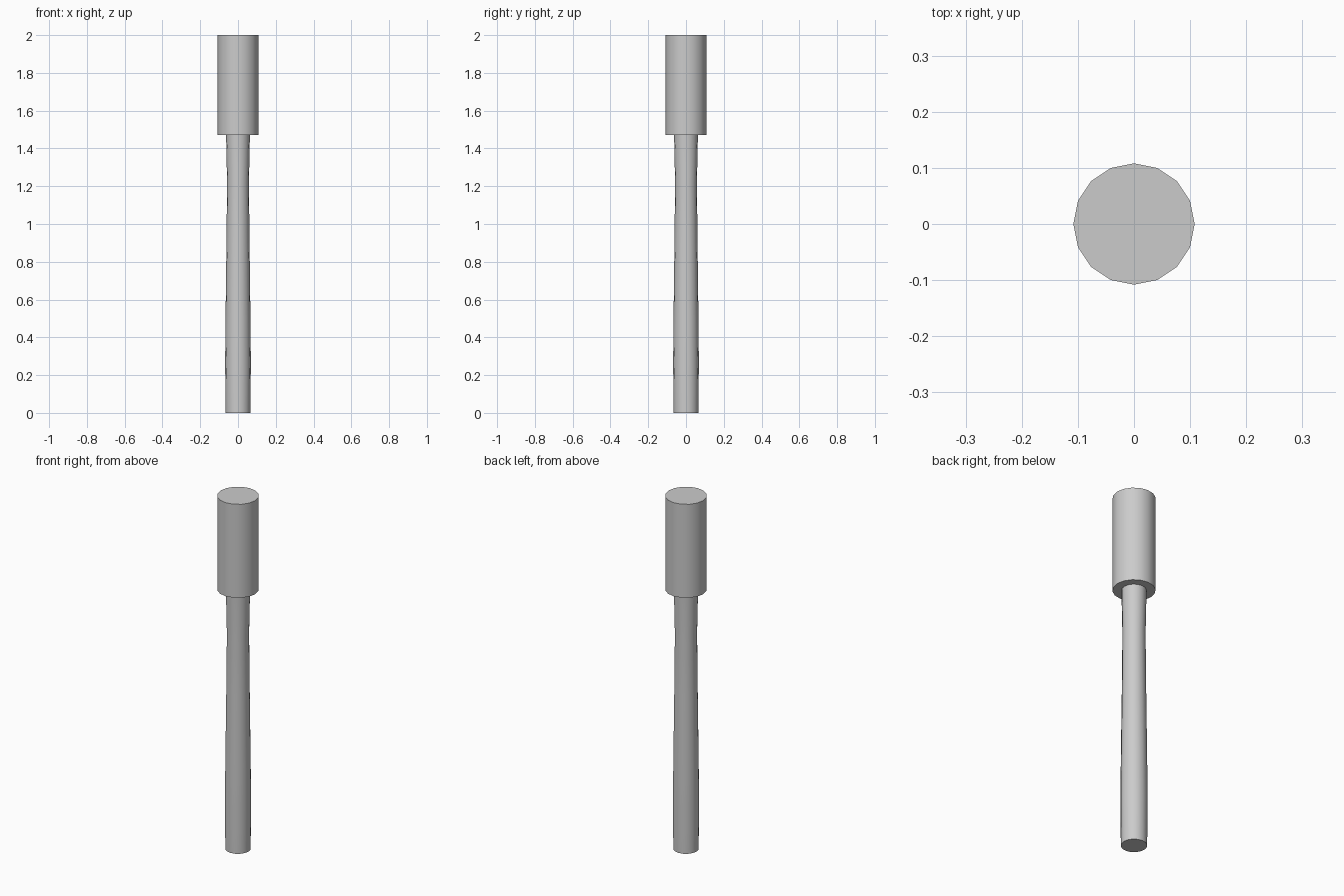
import bpy, bmesh, math

if "Cube" in bpy.data.objects:
    bpy.data.objects.remove(bpy.data.objects["Cube"])

SIDES = 16


def lathe(name, profile):
    """Closed solid of revolution from (radius, z) points."""
    bm = bmesh.new()
    rings = []
    for r, z in profile:
        rings.append([bm.verts.new((r * math.cos(2 * math.pi * i / SIDES),
                                    r * math.sin(2 * math.pi * i / SIDES), z))
                      for i in range(SIDES)])
    for a, b in zip(rings, rings[1:]):
        for i in range(SIDES):
            j = (i + 1) % SIDES
            bm.faces.new((a[i], a[j], b[j], b[i]))
    bm.faces.new(rings[0][::-1])
    bm.faces.new(rings[-1])
    mesh = bpy.data.meshes.new(name)
    bm.to_mesh(mesh)
    bm.free()
    obj = bpy.data.objects.new(name, mesh)
    bpy.context.collection.objects.link(obj)
    bpy.ops.object.select_all(action='DESELECT')
    obj.select_set(True)
    bpy.context.view_layer.objects.active = obj
    bpy.ops.object.shade_smooth_by_angle(angle=math.radians(40))
    return obj


# Slim shaft, waisted below the head; the wider head steps out from it
lathe("shaft_and_head", [
    (0.066, 0.0), (0.068, 0.27), (0.066, 0.50), (0.061, 0.90),
    (0.058, 1.22), (0.063, 1.47),
    (0.108, 1.47), (0.108, 2.0),
])
